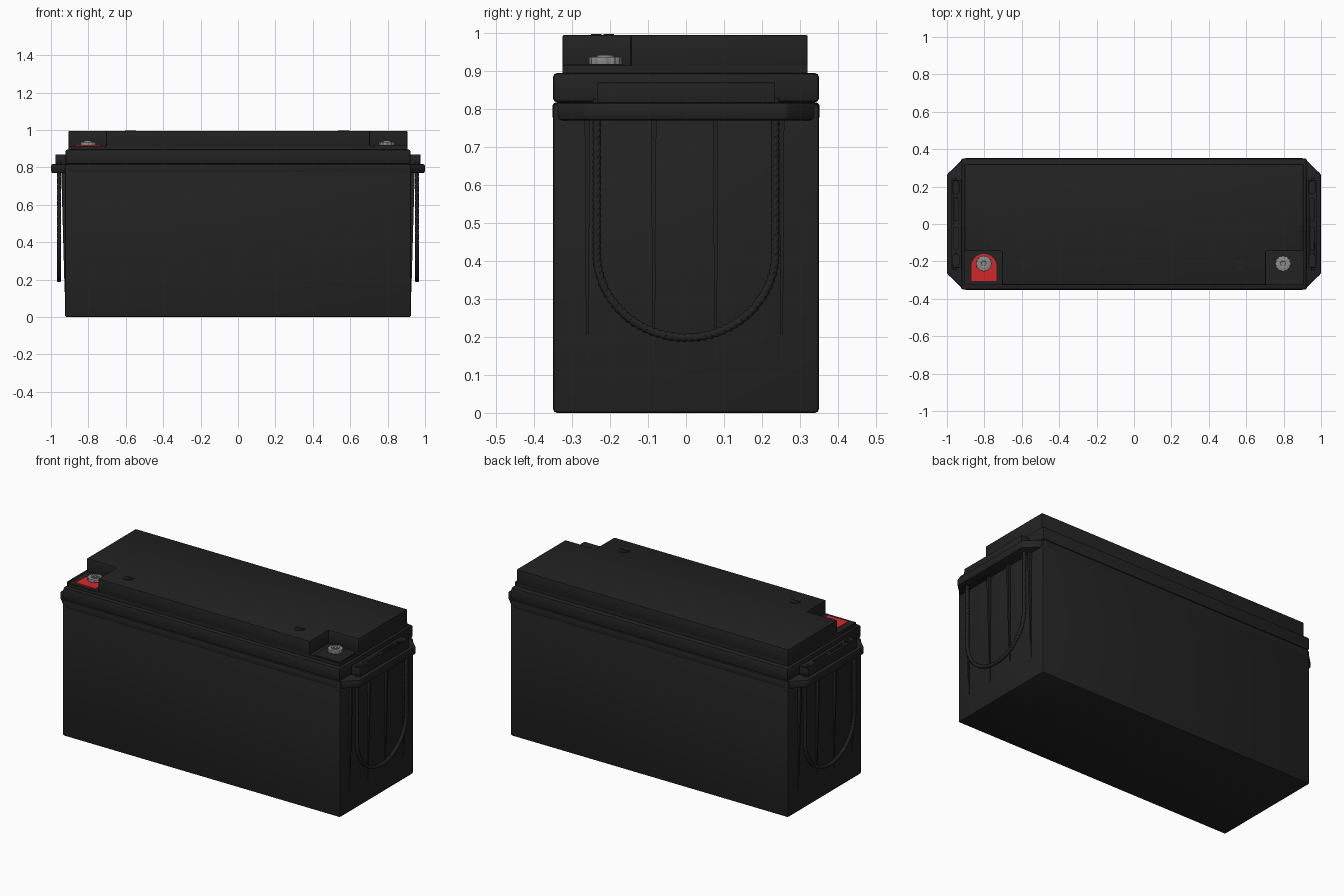
import bpy, bmesh, math
from mathutils import Vector

if "Cube" in bpy.data.objects:
    bpy.data.objects.remove(bpy.data.objects["Cube"])


def material(name, rgb):
    m = bpy.data.materials.new(name)
    m.diffuse_color = (*rgb, 1)
    m.use_nodes = True
    m.node_tree.nodes["Principled BSDF"].inputs["Base Color"].default_value = m.diffuse_color
    return m


BLACK = material("black plastic", (0.016, 0.016, 0.016))
RED = material("red plastic", (0.65, 0.022, 0.024))
SILVER = material("silver metal", (0.26, 0.26, 0.26))


def finish(name, bm, mat, angle=35):
    bmesh.ops.recalc_face_normals(bm, faces=bm.faces)
    me = bpy.data.meshes.new(name)
    bm.to_mesh(me)
    bm.free()
    me.materials.append(mat)
    ob = bpy.data.objects.new(name, me)
    bpy.context.collection.objects.link(ob)
    bpy.ops.object.select_all(action='DESELECT')
    ob.select_set(True)
    bpy.context.view_layer.objects.active = ob
    bpy.ops.object.shade_smooth_by_angle(angle=math.radians(angle))
    return ob


def prism(name, outline, z0, z1, mat=BLACK, bevel=0.0):
    """Extrude a flat outline from z0 to z1, optionally rounding its edges."""
    bm = bmesh.new()
    face = bm.faces.new([bm.verts.new((x, y, z0)) for x, y in outline])
    up = bmesh.ops.extrude_face_region(bm, geom=[face])['geom']
    for v in up:
        if isinstance(v, bmesh.types.BMVert):
            v.co.z = z1
    bmesh.ops.recalc_face_normals(bm, faces=bm.faces)
    if bevel:
        bmesh.ops.bevel(bm, geom=bm.edges[:], offset=bevel, segments=2,
                        profile=0.5, affect='EDGES')
    return finish(name, bm, mat)


def rect(x0, x1, y0, y1):
    return [(x0, y0), (x1, y0), (x1, y1), (x0, y1)]


def arc(cx, cy, r, a0, a1, n):
    return [(cx + r * math.cos(math.radians(a0 + (a1 - a0) * i / n)),
             cy + r * math.sin(math.radians(a0 + (a1 - a0) * i / n))) for i in range(n + 1)]


def stadium(cx, cy, r, half):
    return arc(cx, cy + half, r, 0, 180, 10) + arc(cx, cy - half, r, 180, 360, 10)


def cut(target, cutter):
    mod = target.modifiers.new("cut", 'BOOLEAN')
    mod.object = cutter
    mod.solver = 'EXACT'
    cutter.hide_render = True
    cutter.hide_viewport = True


# Case, flange with chamfered corners, lid
prism("case", rect(-0.925, 0.925, -0.35, 0.35), 0, 0.815, bevel=0.01)
flange = [(-0.91, -0.352), (0.91, -0.352), (1, -0.265), (1, 0.265),
          (0.91, 0.352), (-0.91, 0.352), (-1, 0.265), (-1, -0.265)]
prism("flange", flange, 0.77, 0.818, bevel=0.01)
prism("lid", rect(-0.922, 0.922, -0.35, 0.35), 0.818, 0.895, bevel=0.01)

# Raised top with two terminal corners cut away
prism("top_base", rect(-0.905, 0.905, -0.325, 0.32), 0.885, 0.915)
prism("raised_top", [(-0.705, -0.325), (0.705, -0.325), (0.705, -0.145), (0.905, -0.145),
                     (0.905, 0.32), (-0.905, 0.32), (-0.905, -0.145), (-0.705, -0.145)],
      0.91, 0.995, bevel=0.003)

# Terminal plates
prism("positive_plate", [(-0.87, -0.305), (-0.735, -0.305)]
      + arc(-0.8025, -0.2275, 0.0675, 0, 180, 16), 0.914, 0.92, RED)
prism("negative_plate", [(0.9, -0.32), (0.9, -0.165)]
      + arc(0.75, -0.185, 0.02, 90, 180, 5) + [(0.73, -0.32)], 0.914, 0.919)


def terminal(name, x, y):
    scallop = []
    for i in range(48):
        a = 2 * math.pi * i / 48
        r = 0.041 + 0.002 * math.cos(12 * a)
        scallop.append((x + r * math.cos(a), y + r * math.sin(a)))
    prism(name + "_washer", scallop, 0.916, 0.937, SILVER, 0.001)
    bolt = prism(name + "_collar", arc(x, y, 0.023, 0, 345, 23), 0.93, 0.943, SILVER)
    hole = prism(name + "_hole_cutter", arc(x, y, 0.013, 0, 337.5, 15), 0.938, 0.96, SILVER)
    cut(bolt, hole)


terminal("positive_terminal", -0.803, -0.212)
terminal("negative_terminal", 0.797, -0.212)

# Slotted vent caps: two half discs with a gap
for side, x in (("left", -0.575), ("right", 0.565)):
    for part, a in (("back", 0), ("front", 180)):
        prism(f"vent_{side}_{part}", arc(x, -0.22, 0.03, a + 6, a + 174, 16), 0.99, 0.998)


def rope_path(t):
    """U shape in y, z: t runs 0..1 along the length."""
    r, top, mid, drop = 0.235, 0.83, 0.42, 0.222
    straight, bend = top - mid, 0.72
    s = t * (2 * straight + bend)
    if s < straight:
        return Vector((0, -r, top - s))
    if s > straight + bend:
        return Vector((0, r, mid + s - straight - bend))
    a = math.pi * (s - straight) / bend
    return Vector((0, -r * math.cos(a), mid - drop * math.sin(a)))


def rope(name, x):
    """Sweep a three-lobed section that twists along the path."""
    bm = bmesh.new()
    n, k, lobes, pitch = 420, 12, 3, 30
    rings = []
    for i in range(n + 1):
        t = i / n
        c = rope_path(t) + Vector((x, 0, 0))
        tan = (rope_path(min(1, t + 0.002)) - rope_path(max(0, t - 0.002))).normalized()
        out = Vector((1, 0, 0))
        side = tan.cross(out)
        ring = []
        for j in range(k):
            a = 2 * math.pi * j / k
            rad = 0.0105 + 0.0015 * math.cos(lobes * (a - 2 * math.pi * pitch * t))
            ring.append(bm.verts.new(c + (out * math.cos(a) + side * math.sin(a)) * rad))
        rings.append(ring)
    for p, q in zip(rings, rings[1:]):
        for j in range(k):
            bm.faces.new((p[j], p[(j + 1) % k], q[(j + 1) % k], q[j]))
    bm.faces.new(rings[0])
    bm.faces.new(rings[-1])
    finish(name, bm, BLACK, 50)


def rib(name, s, y):
    """Tapered rib on the end wall, deepest at the top."""
    bm = bmesh.new()
    bmesh.ops.create_cube(bm, size=1)
    for v in bm.verts:
        top = v.co.z > 0
        outer = 0.945 if top else 0.927
        v.co = (s * (outer if v.co.x > 0 else 0.91),
                y + math.copysign(0.007 if top else 0.003, v.co.y),
                0.78 if top else 0.135)
    finish(name, bm, BLACK)


# Both ends: handle block with rope slots, rope handle and wall ribs
for side, s in (("left", -1), ("right", 1)):
    block = prism(f"handle_block_{side}", rect(*sorted((s * 0.915, s * 0.977)), -0.235, 0.235),
                  0.81, 0.87, bevel=0.003)
    for i, (y, r, half) in enumerate(((-0.195, 0.017, 0.018), (0.195, 0.017, 0.018),
                                      (0, 0.01, 0.13))):
        cutter = prism(f"slot_cutter_{side}_{i}", stadium(s * 0.952, y, r, half), 0.85, 0.9)
        cut(block, cutter)
    prism(f"handle_clip_{side}", rect(*sorted((s * 0.94, s * 0.964)), -0.02, 0.02), 0.84, 0.868)
    rope(f"rope_handle_{side}", s * 0.957)
    for i, y in enumerate((-0.26, -0.085, 0.078, 0.252)):
        rib(f"wall_rib_{side}_{i}", s, y)
